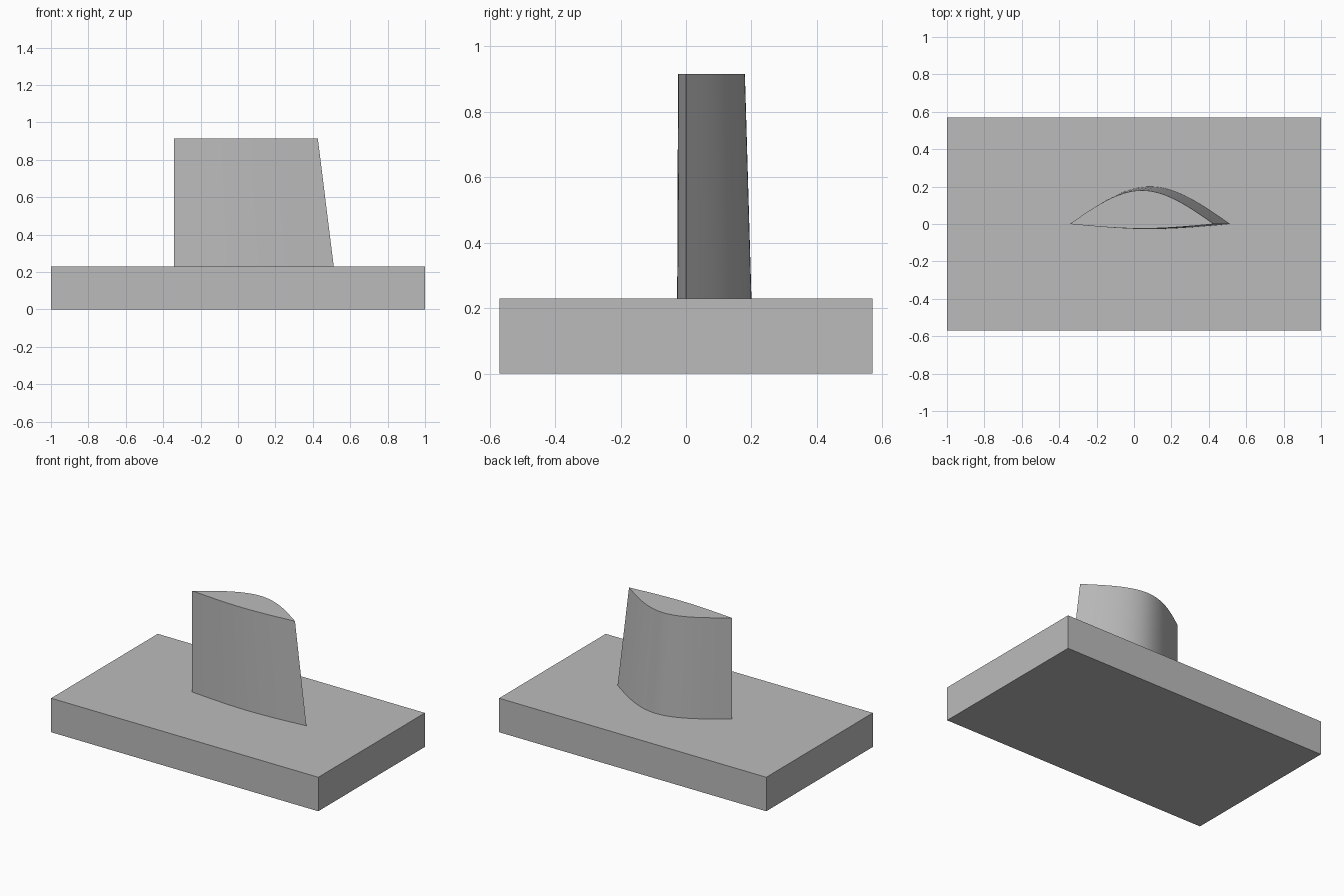
import bpy
import bmesh

default = bpy.data.objects.get("Cube")
if default:
    bpy.data.objects.remove(default, do_unlink=True)

# Single plain grey
grey = bpy.data.materials.new("plain grey")
grey.use_nodes = True
colour = (0.5, 0.5, 0.5, 1)
grey.diffuse_color = colour
grey.node_tree.nodes["Principled BSDF"].inputs["Base Color"].default_value = colour

BASE_TOP, FIN_TOP = 0.23, 0.915
TAIL, CHORD = -0.343, 0.855
STEPS = 32


def make_object(name, bm):
    bmesh.ops.recalc_face_normals(bm, faces=bm.faces)
    mesh = bpy.data.meshes.new(name)
    bm.to_mesh(mesh)
    bm.free()
    mesh.materials.append(grey)
    obj = bpy.data.objects.new(name, mesh)
    bpy.context.collection.objects.link(obj)
    return obj


def bulge(u):
    """Smooth hump, nearly straight at both ends, with height 1 in the middle."""
    t = 1 - abs(2 * u - 1)
    return 1.5 * t - 0.5 * t ** 3


def blade_ring(bm, z, scale):
    """Closed section: back curve from tail to nose, then front curve home."""
    back = [(i / STEPS, 0.2) for i in range(STEPS + 1)]
    front = [(i / STEPS, -0.027) for i in range(STEPS - 1, 0, -1)]
    return [bm.verts.new((TAIL + scale * CHORD * u, scale * h * bulge(u), z))
            for u, h in back + front]


# Base slab
bm = bmesh.new()
bmesh.ops.create_cube(bm, size=1)
bmesh.ops.scale(bm, vec=(2, 1.14, BASE_TOP), verts=bm.verts)
bmesh.ops.translate(bm, vec=(0, 0, BASE_TOP / 2), verts=bm.verts)
make_object("base_slab", bm)

# Tapered blade standing on the slab
bm = bmesh.new()
lower = blade_ring(bm, BASE_TOP, 1.0)
upper = blade_ring(bm, FIN_TOP, 0.9)
count = len(lower)
for i in range(count):
    j = (i + 1) % count
    bm.faces.new((lower[i], lower[j], upper[j], upper[i]))
bm.faces.new(upper)
bm.faces.new(lower[::-1])
blade = make_object("blade", bm)

# Smooth sides with crisp tail, nose and rim
bpy.ops.object.select_all(action="DESELECT")
blade.select_set(True)
bpy.context.view_layer.objects.active = blade
bpy.ops.object.shade_smooth_by_angle(angle=0.5)
